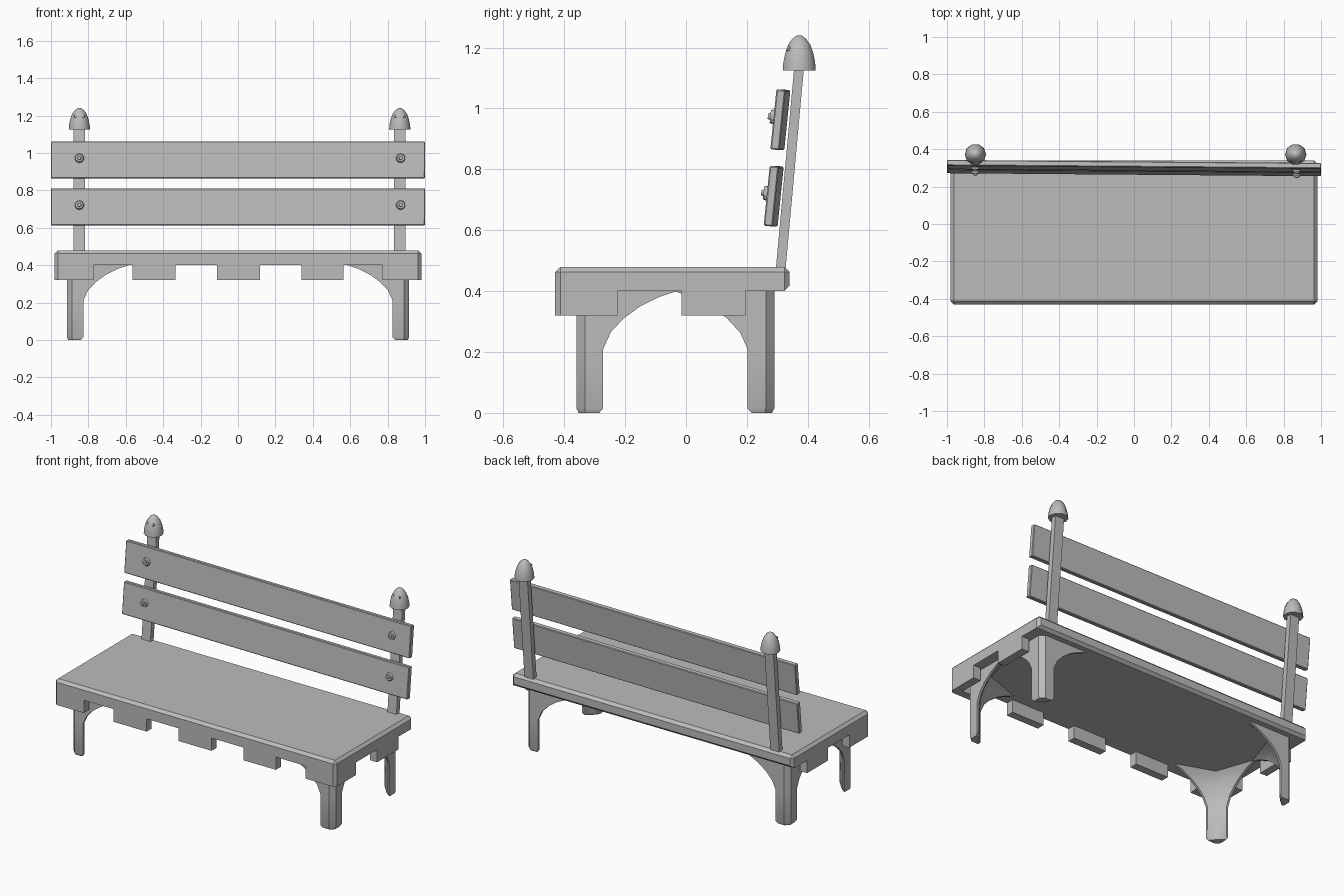
import bpy, bmesh, math
from mathutils import Matrix, Vector

if "Cube" in bpy.data.objects:
    bpy.data.objects.remove(bpy.data.objects["Cube"], do_unlink=True)

grey = bpy.data.materials.new("plain_grey")
grey.use_nodes = True
grey.diffuse_color = (0.5, 0.5, 0.5, 1)
grey.node_tree.nodes["Principled BSDF"].inputs["Base Color"].default_value = (0.5, 0.5, 0.5, 1)


def finish(name, bm, smooth=None):
    bmesh.ops.recalc_face_normals(bm, faces=bm.faces[:])
    mesh = bpy.data.meshes.new(name)
    bm.to_mesh(mesh)
    bm.free()
    mesh.materials.append(grey)
    obj = bpy.data.objects.new(name, mesh)
    bpy.context.collection.objects.link(obj)
    if smooth:
        bpy.ops.object.select_all(action="DESELECT")
        obj.select_set(True)
        bpy.context.view_layer.objects.active = obj
        bpy.ops.object.shade_smooth_by_angle(angle=math.radians(smooth))
    return obj


def box_mesh(lo, hi):
    lo, hi = Vector(lo), Vector(hi)
    bm = bmesh.new()
    bmesh.ops.create_cube(bm, size=1, matrix=Matrix.Translation((lo + hi) / 2)
                          @ Matrix.Diagonal((*(hi - lo), 1)))
    return bm


def bevel(bm, edges, width):
    bmesh.ops.bevel(bm, geom=edges, offset=width, segments=1, affect="EDGES", profile=0.5)


def loft(name, rings, smooth):
    bm = bmesh.new()
    loops = [[bm.verts.new(p) for p in ring] for ring in rings]
    n = len(loops[0])
    for a, b in zip(loops, loops[1:]):
        for i in range(n):
            j = (i + 1) % n
            bm.faces.new((a[i], a[j], b[j], b[i]))
    bm.faces.new(loops[0])
    bm.faces.new(loops[-1])
    return finish(name, bm, smooth)


# Seat slab, chamfered everywhere except where the skirt hangs
bm = box_mesh((-0.98, -0.43, 0.40), (0.98, 0.34, 0.48))
edges = [e for e in bm.edges
         if not all(v.co.z < 0.41 for v in e.verts) or all(v.co.y > 0.3 for v in e.verts)]
bevel(bm, edges, 0.017)
finish("seat", bm)

# Skirt teeth along the front and both ends
for i, (x0, x1) in enumerate([(-0.565, -0.335), (-0.113, 0.117), (0.34, 0.565)]):
    finish(f"front_tooth_{i + 1}", box_mesh((x0, -0.43, 0.32), (x1, -0.38, 0.41)))
for side, name in ((-1, "right"), (1, "left")):
    xs = sorted((side * 0.98, side * 0.93))
    finish(f"{name}_end_tooth", box_mesh((xs[0], -0.015, 0.32), (xs[1], 0.195, 0.41)))
    outline = [(0.963, -0.43), (0.772, -0.43), (0.772, -0.38), (0.93, -0.38),
               (0.93, -0.225), (0.98, -0.225), (0.98, -0.413)]
    loft(f"{name}_corner_skirt",
         [[(side * x, y, z) for x, y in outline] for z in (0.32, 0.41)], None)


# Corner legs: a three-sided post that flares into two arched brackets
def leg_ring(reach, tip, inner, inset=0.0):
    c = 0.028
    ring = [(c, 0), (reach, 0), (reach, tip), (inner, inner), (tip, reach), (0, reach), (0, c)]
    return [(u + (0.035 - u) * inset, v + (0.035 - v) * inset) for u, v in ring]


leg_levels = [(0.0, 0.085, 0.012, 0.052, 0.2), (0.015, 0.088, 0.012, 0.052, 0),
              (0.21, 0.088, 0.012, 0.052, 0), (0.265, 0.113, 0.013, 0.055, 0),
              (0.31, 0.155, 0.014, 0.062, 0), (0.35, 0.21, 0.015, 0.072, 0),
              (0.38, 0.27, 0.016, 0.085, 0), (0.402, 0.335, 0.016, 0.1, 0)]
for sx, side in ((-1, "right"), (1, "left")):
    for sy, end, y_out in ((1, "front", -0.36), (-1, "back", 0.29)):
        rings = [[(sx * (0.915 - u), y_out + sy * v, z) for u, v in leg_ring(r, t, m, k)]
                 for z, r, t, m, k in leg_levels]
        loft(f"{end}_{side}_leg", rings, 40)

# Leaning posts with domed caps
dome = [(0.057, 1.125), (0.055, 1.15), (0.049, 1.18), (0.038, 1.21), (0.023, 1.23), (0.008, 1.24)]
for cx, side in ((-0.848, "right"), (0.865, "left")):
    def post_ring(y, z):
        return [(cx - 0.031, y, z), (cx + 0.031, y, z),
                (cx + 0.031, y + 0.032, z), (cx - 0.031, y + 0.032, z)]
    loft(f"{side}_post", [post_ring(0.293, 0.45), post_ring(0.356, 1.14)], None)
    rings = [[(cx + r * math.cos(math.tau * i / 10), 0.372 + r * math.sin(math.tau * i / 10), z)
              for i in range(10)] for r, z in dome]
    loft(f"{side}_cap", rings, 50)
    # Pair of small studs on the front of the cap
    for dx, which in ((-0.02, "outer"), (0.02, "inner")):
        bm = bmesh.new()
        bmesh.ops.create_cone(bm, cap_ends=True, segments=8, radius1=0.011, radius2=0.008,
                              depth=0.02, matrix=Matrix.Translation((cx + dx, 0.341, 1.195))
                              @ Matrix.Rotation(math.radians(70), 4, "X"))
        finish(f"{side}_cap_{which}_stud", bm)

# Tilted back slats and their round bolts
for name, y, z in (("lower", 0.288, 0.712), ("upper", 0.31, 0.963)):
    place = (Matrix.Translation((0, y, z)) @ Matrix.Rotation(-0.008, 4, "Z")
             @ Matrix.Rotation(math.radians(-5.8), 4, "X"))
    bm = box_mesh((-1, -0.015, -0.099), (1, 0.015, 0.099))
    bevel(bm, bm.edges[:], 0.004)
    bm.transform(place)
    finish(f"{name}_slat", bm)
    for cx, side in ((-0.848, "right"), (0.87, "left")):
        bm = bmesh.new()
        for r1, r2, depth, dy in ((0.026, 0.021, 0.014, -0.02), (0.012, 0.009, 0.01, -0.03)):
            bmesh.ops.create_cone(bm, cap_ends=True, segments=10, radius1=r1, radius2=r2,
                                  depth=depth, matrix=place @ Matrix.Translation((cx, dy, 0.008))
                                  @ Matrix.Rotation(math.pi / 2, 4, "X"))
        finish(f"{name}_{side}_bolt", bm)
